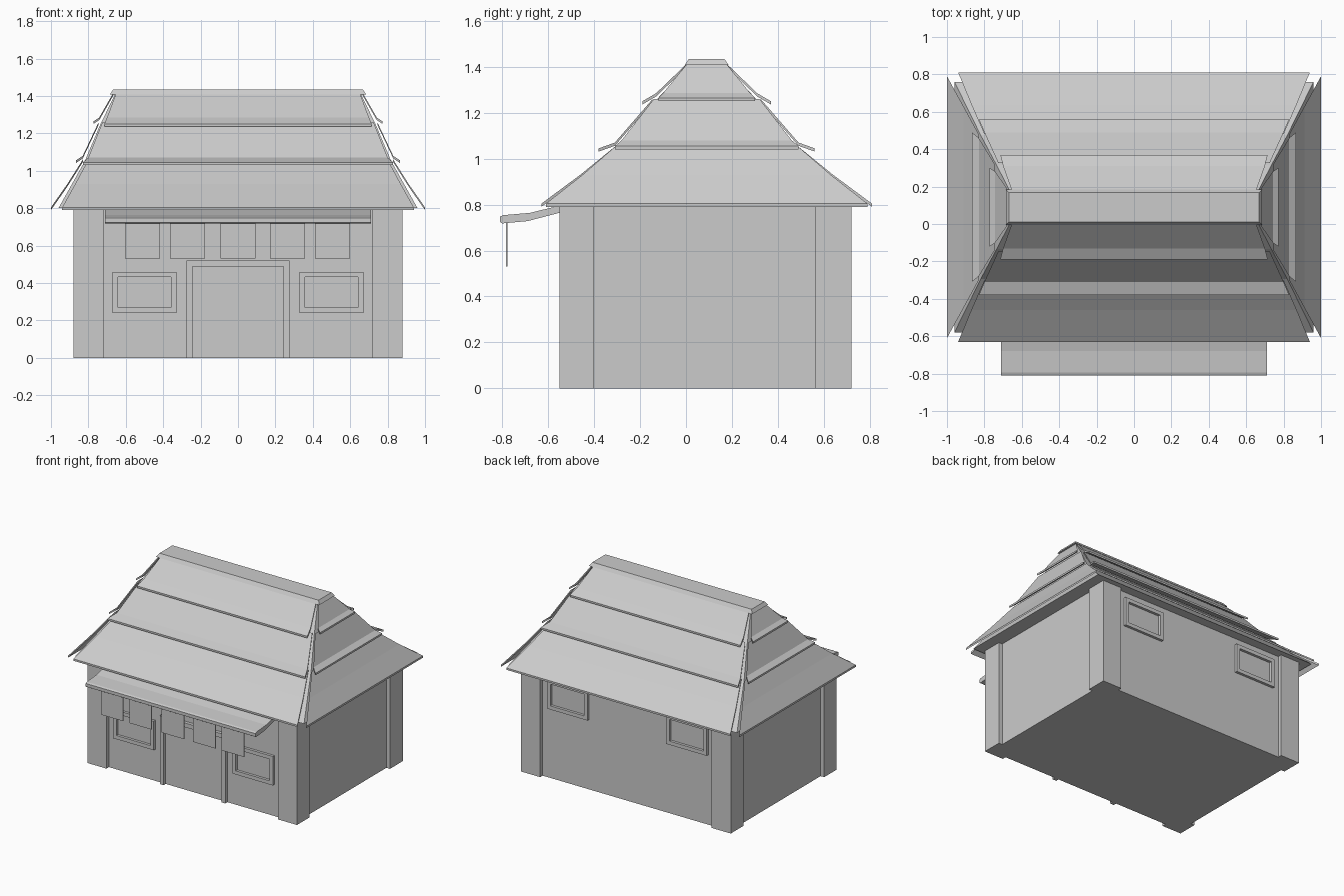
import bpy, bmesh
from math import pi
from mathutils import Matrix

if "Cube" in bpy.data.objects:
    bpy.data.objects.remove(bpy.data.objects["Cube"])

ROOF_Y = 0.09   # ridge line offset


def make(name, verts, faces):
    bm = bmesh.new()
    vs = [bm.verts.new(v) for v in verts]
    for f in faces:
        bm.faces.new([vs[i] for i in f])
    bmesh.ops.recalc_face_normals(bm, faces=bm.faces)
    me = bpy.data.meshes.new(name)
    bm.to_mesh(me)
    bm.free()
    ob = bpy.data.objects.new(name, me)
    bpy.context.collection.objects.link(ob)
    return ob


def loft(name, rings):
    """Solid skinned through rings of equal vertex count, capped at both ends."""
    n = len(rings[0])
    verts = [v for r in rings for v in r]
    faces = [list(range(n)), list(range(len(verts) - n, len(verts)))]
    for k in range(len(rings) - 1):
        for i in range(n):
            j = (i + 1) % n
            faces.append([k * n + i, k * n + j, (k + 1) * n + j, (k + 1) * n + i])
    return make(name, verts, faces)


def rect(hx, hy, z, cy=0.0):
    return [(-hx, cy - hy, z), (hx, cy - hy, z), (hx, cy + hy, z), (-hx, cy + hy, z)]


def box(name, x0, x1, y0, y1, z0, z1):
    cs = [(x0, y0), (x1, y0), (x1, y1), (x0, y1)]
    return loft(name, [[(x, y, z) for x, y in cs] for z in (z0, z1)])


def frame(name, x0, x1, z0, z1, t, y0, y1, sill=True):
    """Rectangular border of width t; without a sill it is a door frame."""
    box(name + "_left", x0, x0 + t, y0, y1, z0, z1)
    box(name + "_right", x1 - t, x1, y0, y1, z0, z1)
    box(name + "_head", x0 + t, x1 - t, y0, y1, z1 - t, z1)
    if sill:
        box(name + "_sill", x0 + t, x1 - t, y0, y1, z0, z0 + t)


# walls and corner pillars
box("walls", -0.85, 0.85, -0.52, 0.69, 0, 0.81)
for sx in (-1, 1):
    x0, x1 = sorted((sx * 0.72, sx * 0.88))
    box("front_pillar", x0, x1, -0.55, -0.40, 0, 0.81)
    box("back_pillar", x0, x1, 0.565, 0.72, 0, 0.81)

# door and windows
frame("door_frame", -0.275, 0.275, 0, 0.52, 0.032, -0.545, -0.51, sill=False)
for sx in (-1, 1):
    x0, x1 = sorted((sx * 0.33, sx * 0.67))
    frame("front_window", x0, x1, 0.24, 0.46, 0.028, -0.54, -0.51)
    frame("back_window", x0, x1, 0.53, 0.75, 0.028, 0.68, 0.71)

# solid roof core showing in the hip grooves
loft("roof_core", [rect(0.96, 0.67, 0.80, ROOF_Y), rect(0.82, 0.385, 1.05, ROOF_Y),
                   rect(0.735, 0.225, 1.25, ROOF_Y), rect(0.655, 0.07, 1.415, ROOF_Y)])


def tier(name, pts, angle):
    """Sloping slab: pts are (distance out, height, half width)."""
    t = 0.014
    rings = [[(-w, -d, z), (w, -d, z), (w, -d, z - t), (-w, -d, z - t)] for d, z, w in pts]
    ob = loft(name, rings)
    ob.data.transform(Matrix.Translation((0, ROOF_Y, 0)) @ Matrix.Rotation(angle, 4, 'Z'))


# overlapping roof tiers on the four slopes
long_tiers = [
    [(0.72, 0.804, 0.94), (0.55, 0.93, 0.87), (0.39, 1.06, 0.80)],
    [(0.47, 1.045, 0.83), (0.40, 1.07, 0.80), (0.235, 1.26, 0.725)],
    [(0.28, 1.25, 0.715), (0.22, 1.285, 0.70), (0.08, 1.42, 0.65)],
]
short_tiers = [
    [(1.0, 0.804, 0.70), (0.912, 0.93, 0.54), (0.83, 1.06, 0.39)],
    [(0.867, 1.055, 0.40), (0.83, 1.08, 0.37), (0.745, 1.26, 0.23)],
    [(0.772, 1.265, 0.21), (0.742, 1.285, 0.19), (0.665, 1.42, 0.08)],
]
for half in (0, pi):
    for p in long_tiers:
        tier("long_roof_tier", p, half)
    for p in short_tiers:
        tier("end_roof_tier", p, half + pi / 2)

# ridge cap
loft("ridge_cap", [rect(0.685, 0.095, 1.408, ROOF_Y), rect(0.668, 0.078, 1.434, ROOF_Y)])

# bent awning over the door
profile = [(-0.50, 0.805), (-0.56, 0.793), (-0.68, 0.764), (-0.795, 0.754), (-0.81, 0.748),
           (-0.81, 0.724), (-0.80, 0.718), (-0.69, 0.728), (-0.56, 0.762), (-0.50, 0.775)]
loft("awning", [[(x, y, z) for y, z in profile] for x in (-0.712, 0.712)])

# hanging cloth banners
for x in (-0.51, -0.27, 0.0, 0.265, 0.505):
    box("banner", x - 0.094, x + 0.094, -0.783, -0.777, 0.53, 0.725)
